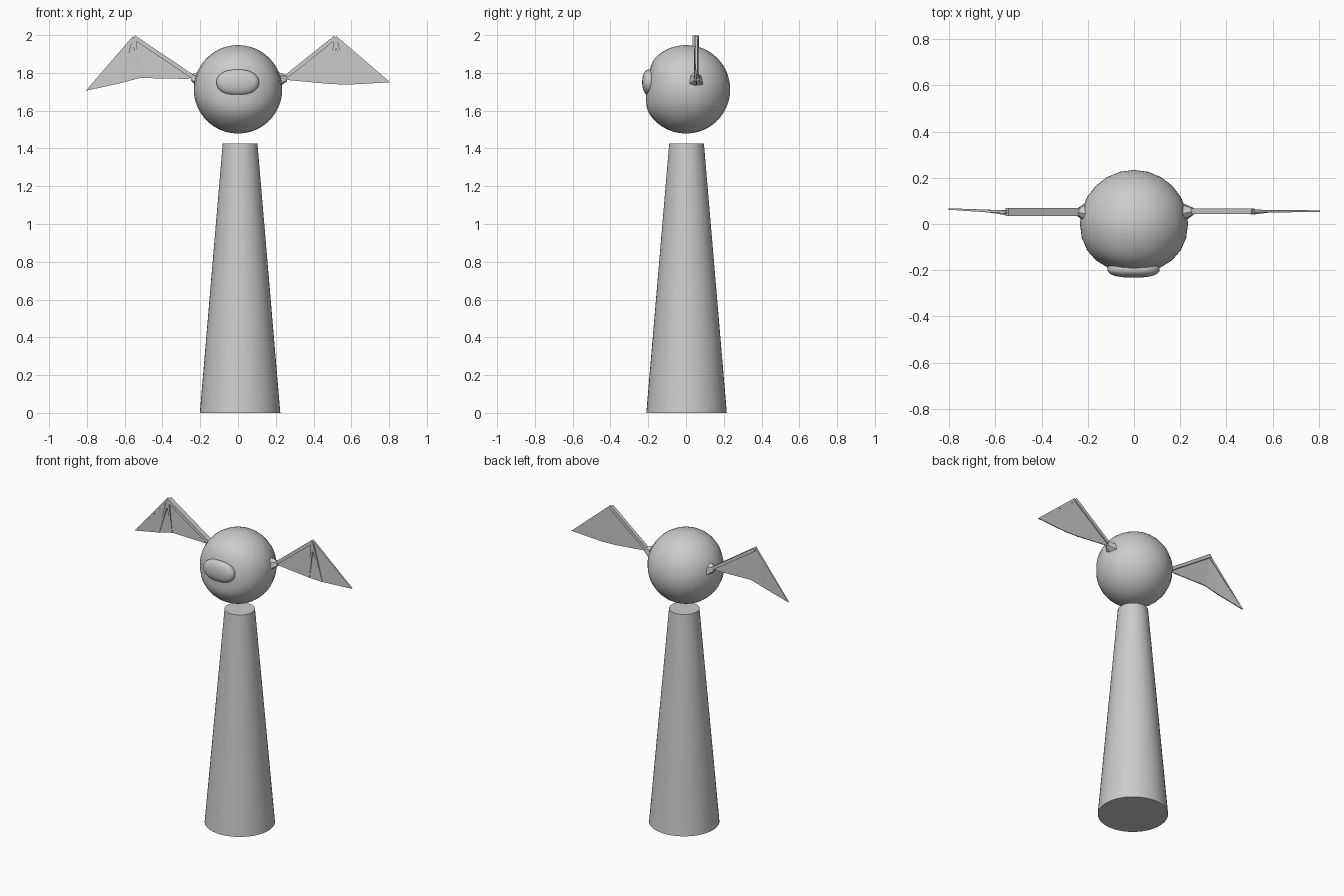
import bpy, bmesh, math
from mathutils import Vector

if "Cube" in bpy.data.objects:
    bpy.data.objects.remove(bpy.data.objects["Cube"])


def finish(bm, name, smooth=False):
    bmesh.ops.recalc_face_normals(bm, faces=bm.faces)
    me = bpy.data.meshes.new(name)
    bm.to_mesh(me)
    bm.free()
    for p in me.polygons:
        p.use_smooth = smooth
    ob = bpy.data.objects.new(name, me)
    bpy.context.collection.objects.link(ob)
    return ob


def beam(bm, a, b, ra, rb, dy_a, dy_b):
    """Tapered four-sided bar in the xz plane; dy_* are half depths in y."""
    a, b = Vector(a), Vector(b)
    d = (b - a).normalized()
    side = d.cross(Vector((0, 1, 0))).normalized()
    rings = []
    for p, r, dy in ((a, ra, dy_a), (b, rb, dy_b)):
        rings.append([bm.verts.new(p + side * r * s + Vector((0, dy * t, 0)))
                      for s, t in ((1, 1), (1, -1), (-1, -1), (-1, 1))])
    for i in range(4):
        j = (i + 1) % 4
        bm.faces.new((rings[0][i], rings[0][j], rings[1][j], rings[1][i]))
    bm.faces.new(rings[0])
    bm.faces.new(rings[1])


# Tapered pedestal
bpy.ops.mesh.primitive_cone_add(vertices=48, radius1=0.213, radius2=0.092,
                                depth=1.425, location=(0.011, 0.003, 0.7125))
pedestal = bpy.context.object
pedestal.name = "pedestal"
bpy.ops.object.shade_smooth_by_angle(angle=math.radians(35))

# Round body with a shallow socket around the eye
C = Vector((0, 0, 1.713))
bm = bmesh.new()
bmesh.ops.create_uvsphere(bm, u_segments=24, v_segments=32, radius=0.234)
for v in bm.verts:
    v.co += C
    if v.co.y < 0:
        q = (v.co.x / 0.14) ** 2 + ((v.co.z - 1.74) / 0.09) ** 2
        v.co.y += 0.022 * math.exp(-q * q * 0.4)
finish(bm, "body", True)

# Oval eye, flattened on the front
bm = bmesh.new()
bmesh.ops.create_uvsphere(bm, u_segments=32, v_segments=20, radius=1)
for v in bm.verts:
    x, y, z = v.co
    x = math.copysign(abs(x) ** 0.8, x)
    y = math.copysign(abs(y) ** 0.8, y)
    v.co = (-0.002 + 0.113 * x, -0.195 + 0.037 * y, 1.75 + 0.068 * z)
finish(bm, "eye", True)


def wing(name, root, peak, tip, lows, inner, arm_dy):
    # Thin membrane
    bm = bmesh.new()
    outline = [root, peak, tip] + lows + [inner]
    front = [bm.verts.new((x, y - 0.003, z)) for x, y, z in outline]
    back = [bm.verts.new((x, y + 0.003, z)) for x, y, z in outline]
    n = len(outline)
    # Fan out from the peak so every panel stays flat
    for ring in (front, back):
        for i in range(2, n):
            bm.faces.new((ring[1], ring[i], ring[(i + 1) % n]))
    for i in range(n):
        j = (i + 1) % n
        bm.faces.new((front[i], front[j], back[j], back[i]))
    finish(bm, name + "_membrane")
    # Arm and finger bones
    bm = bmesh.new()
    beam(bm, root, peak, 0.010, 0.011, arm_dy, arm_dy)
    beam(bm, peak, tip, 0.009, 0.002, 0.007, 0.003)
    for p in lows:
        a = Vector(peak) - Vector((0, 0.006, 0.01))
        beam(bm, a, Vector(p) - Vector((0, 0.003, 0)), 0.010, 0.003, 0.007, 0.002)
    finish(bm, name + "_bones")
    # Flared socket where the wing meets the body
    bm = bmesh.new()
    s = math.copysign(1, root[0])
    base = [bm.verts.new((s * 0.212, y, z)) for y, z in
            ((0.005, 1.735), (0.045, 1.722), (0.09, 1.738), (0.08, 1.785), (0.045, 1.805), (0.02, 1.785))]
    end = [bm.verts.new((root[0] + s * 0.015, root[1] + dy, root[2] + dz)) for dy, dz in
           ((-0.013, -0.012), (0, -0.016), (0.013, -0.012), (0.013, 0.01), (0, 0.014), (-0.013, 0.01))]
    for i in range(6):
        j = (i + 1) % 6
        bm.faces.new((base[i], base[j], end[j], end[i]))
    bm.faces.new(base)
    bm.faces.new(end)
    finish(bm, name + "_socket")


wing("left_wing", (-0.235, 0.052, 1.777), (-0.55, 0.052, 1.988), (-0.803, 0.065, 1.706),
     [(-0.62, 0.054, 1.746), (-0.52, 0.05, 1.773)], (-0.27, 0.052, 1.768), 0.018)
wing("right_wing", (0.245, 0.055, 1.772), (0.515, 0.055, 1.988), (0.803, 0.056, 1.75),
     [(0.585, 0.055, 1.738), (0.49, 0.055, 1.741)], (0.265, 0.055, 1.762), 0.012)
